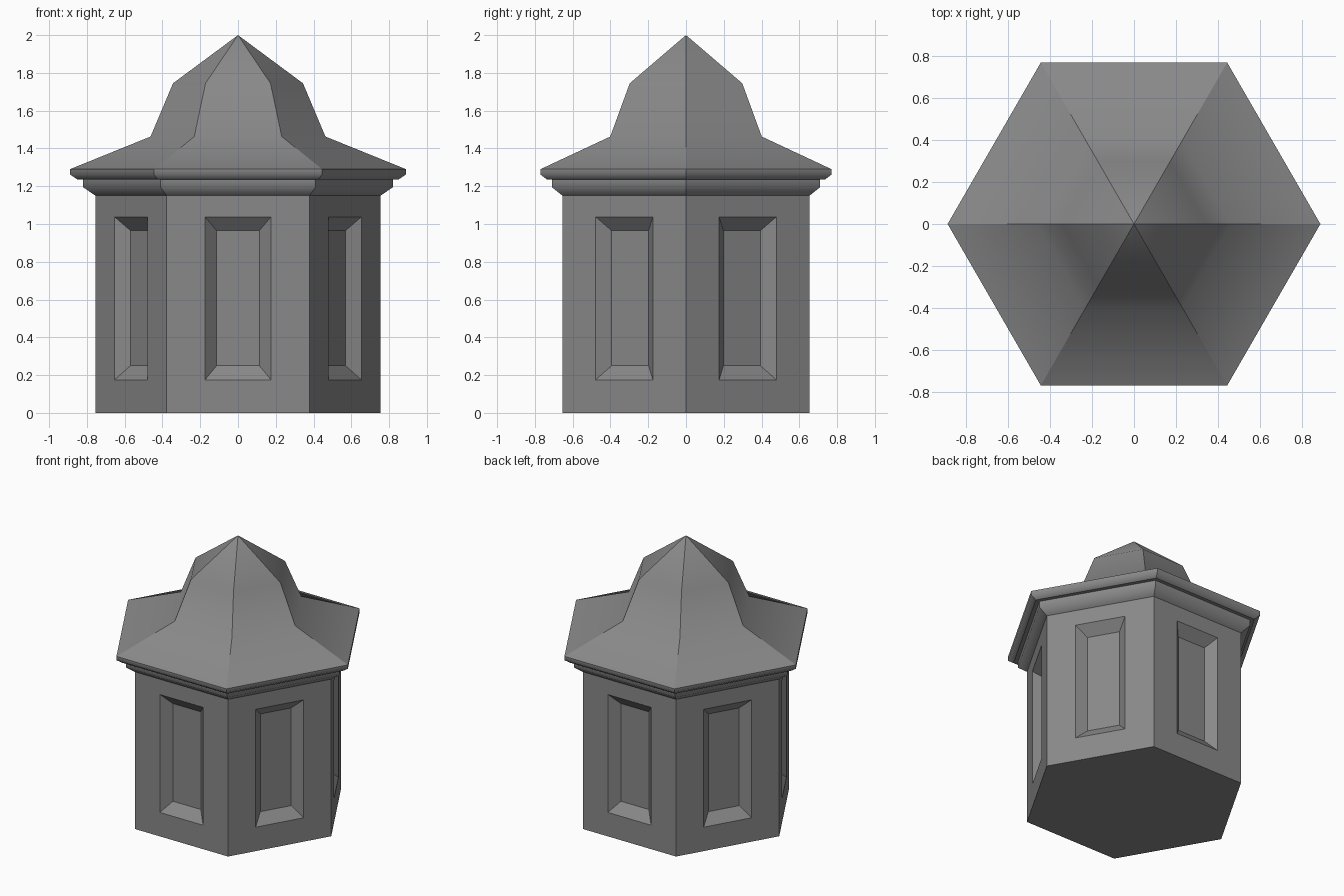
import bpy, bmesh
from math import cos, sin, pi, sqrt
from mathutils import Matrix, Vector

if "Cube" in bpy.data.objects:
    bpy.data.objects.remove(bpy.data.objects["Cube"])

dark = bpy.data.materials.new("dark_grey")
dark.diffuse_color = (0.25, 0.25, 0.25, 1)
dark.use_nodes = True
dark.node_tree.nodes["Principled BSDF"].inputs["Base Color"].default_value = dark.diffuse_color


def make_object(name, bm):
    bmesh.ops.remove_doubles(bm, verts=bm.verts, dist=0.0005)
    bmesh.ops.recalc_face_normals(bm, faces=bm.faces)
    mesh = bpy.data.meshes.new(name)
    bm.to_mesh(mesh)
    bm.free()
    mesh.materials.append(dark)
    obj = bpy.data.objects.new(name, mesh)
    bpy.context.collection.objects.link(obj)
    return obj


def hex_ring(bm, r, z):
    return [bm.verts.new((r * cos(i * pi / 3), r * sin(i * pi / 3), z)) for i in range(6)]


def bridge(bm, a, b):
    n = len(a)
    return [bm.faces.new((a[i], a[(i + 1) % n], b[(i + 1) % n], b[i])) for i in range(n)]


def hex_loft(bm, profile):
    rings = [hex_ring(bm, r, z) for r, z in profile]
    for a, b in zip(rings, rings[1:]):
        bridge(bm, a, b)
    bm.faces.new(rings[0])
    return rings


def smooth_bends(bm, bend_heights):
    # Smooth only the horizontal bends; every hexagon ridge stays crisp
    for f in bm.faces:
        f.smooth = True
    for e in bm.edges:
        za, zb = (v.co.z for v in e.verts)
        e.smooth = abs(za - zb) < 0.001 and any(abs(za - h) < 0.001 for h in bend_heights)


R, WALL_TOP = 0.755, 1.15
APOTHEM = R * sqrt(3) / 2

# Six walls, each with a bevelled recessed panel
bm = bmesh.new()
frames = [(R / 2, 0, WALL_TOP, 0),
          (0.175, 0.175, 1.038, 0),
          (0.113, 0.25, 0.965, 0.062)]
for k in range(6):
    turn = Matrix.Rotation(k * pi / 3, 3, 'Z')
    rings = []
    for w, z0, z1, depth in frames:
        y = -APOTHEM + depth
        rings.append([bm.verts.new(turn @ Vector(p)) for p in
                      ((-w, y, z0), (w, y, z0), (w, y, z1), (-w, y, z1))])
    for a, b in zip(rings, rings[1:]):
        bridge(bm, a, b)
    bm.faces.new(rings[-1])
bm.faces.new(hex_ring(bm, R, 0))
bm.faces.new(hex_ring(bm, R, WALL_TOP))
make_object("panelled_walls", bm)

# Flared cornice under the eaves
bm = bmesh.new()
rings = hex_loft(bm, [(R, WALL_TOP), (0.82, 1.195), (0.82, 1.236)])
bm.faces.new(rings[-1])
smooth_bends(bm, [1.195])
make_object("cornice", bm)

# Bell-shaped roof with eave edge and pointed top
bm = bmesh.new()
rings = hex_loft(bm, [(0.85, 1.236), (0.89, 1.262), (0.89, 1.29),
                      (0.463, 1.463), (0.344, 1.745)])
apex = bm.verts.new((0, 0, 2.0))
top = rings[-1]
for i in range(6):
    bm.faces.new((top[i], top[(i + 1) % 6], apex))
smooth_bends(bm, [1.262, 1.463, 1.745])
make_object("bell_roof", bm)
